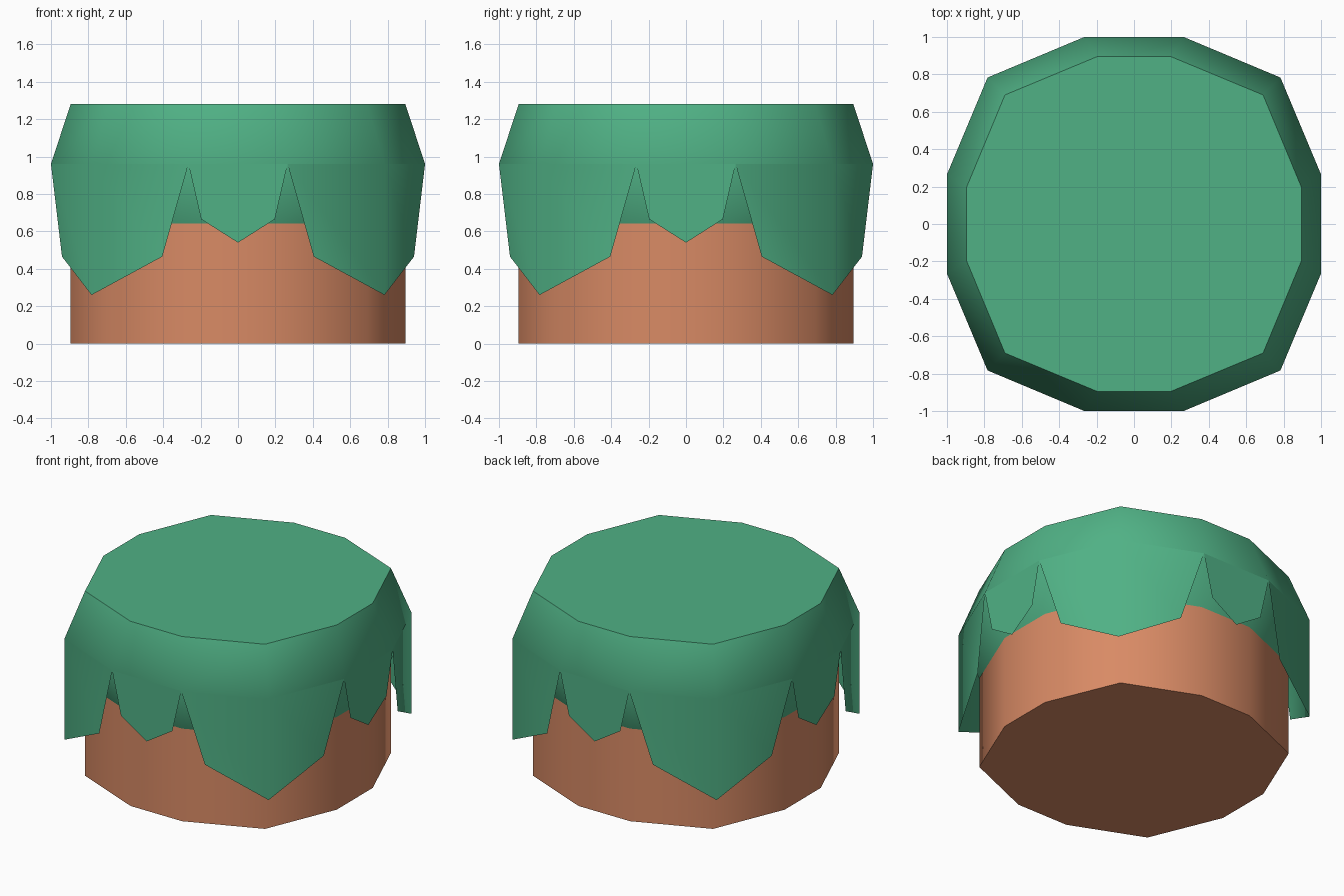
import bpy, bmesh, math
from mathutils import Matrix, Vector

if "Cube" in bpy.data.objects:
    bpy.data.objects.remove(bpy.data.objects["Cube"])


def material(name, rgb):
    m = bpy.data.materials.new(name)
    m.diffuse_color = (*rgb, 1)
    m.use_nodes = True
    m.node_tree.nodes["Principled BSDF"].inputs["Base Color"].default_value = m.diffuse_color
    return m


GREEN = material("leaf green", (0.080, 0.440, 0.235))
CLAY = material("terracotta", (0.690, 0.255, 0.130))


def finish(bm, name, mat):
    me = bpy.data.meshes.new(name)
    bm.to_mesh(me)
    bm.free()
    ob = bpy.data.objects.new(name, me)
    bpy.context.collection.objects.link(ob)
    me.materials.append(mat)
    bpy.ops.object.select_all(action='DESELECT')
    ob.select_set(True)
    bpy.context.view_layer.objects.active = ob
    bpy.ops.object.shade_smooth_by_angle(angle=math.radians(60))
    return ob


def ring(half_flat, corner, reach, z):
    """Twelve-sided outline: one flat side plus one corner per quarter turn."""
    quarter = [(-half_flat, -reach), (half_flat, -reach), (corner, -corner)]
    return [Matrix.Rotation(k * math.pi / 2, 3, 'Z') @ Vector((x, y, z))
            for k in range(4) for x, y in quarter]


def loft(name, rings, mat, bottom=True):
    bm = bmesh.new()
    loops = [[bm.verts.new(p) for p in r] for r in rings]
    for lo, hi in zip(loops, loops[1:]):
        for i in range(12):
            j = (i + 1) % 12
            bm.faces.new((lo[i], lo[j], hi[j], hi[i]))
    bm.faces.new(loops[-1])
    if bottom:
        bm.faces.new(loops[0][::-1])
    return finish(bm, name, mat)


def inner(z):
    return ring(0.197, 0.69, 0.895, z)


RIM = 0.96

# Terracotta body
loft("body", [inner(0), inner(0.642)], CLAY)

# Cover: widest at the rim, tapering in above and below
loft("cover", [inner(0.642), ring(0.265, 0.783, 1.0, RIM), inner(1.28)], GREEN, bottom=False)

# Hanging leaf flaps: thin sheets dropping straight down from the rim
small_flap = [[(-0.265, -1, RIM), (-0.197, -1, 0.665), (0, -1, 0.54),
               (0.197, -1, 0.665), (0.265, -1, RIM)]]
large_flap = [
    [(0.265, -1, RIM), (0.405, -0.941, 0.465), (0.783, -0.783, 0.26), (0.783, -0.783, RIM)],
    [(0.783, -0.783, RIM), (0.783, -0.783, 0.26), (0.941, -0.405, 0.465), (1, -0.265, RIM)],
]
for label, faces in (("small_flap", small_flap), ("large_flap", large_flap)):
    for k in range(4):
        turn = Matrix.Rotation(k * math.pi / 2, 3, 'Z')
        bm = bmesh.new()
        for f in faces:
            bm.faces.new([bm.verts.new(turn @ Vector(p)) for p in f])
        bmesh.ops.remove_doubles(bm, verts=bm.verts, dist=1e-4)
        finish(bm, f"{label}_{k + 1}", GREEN)
